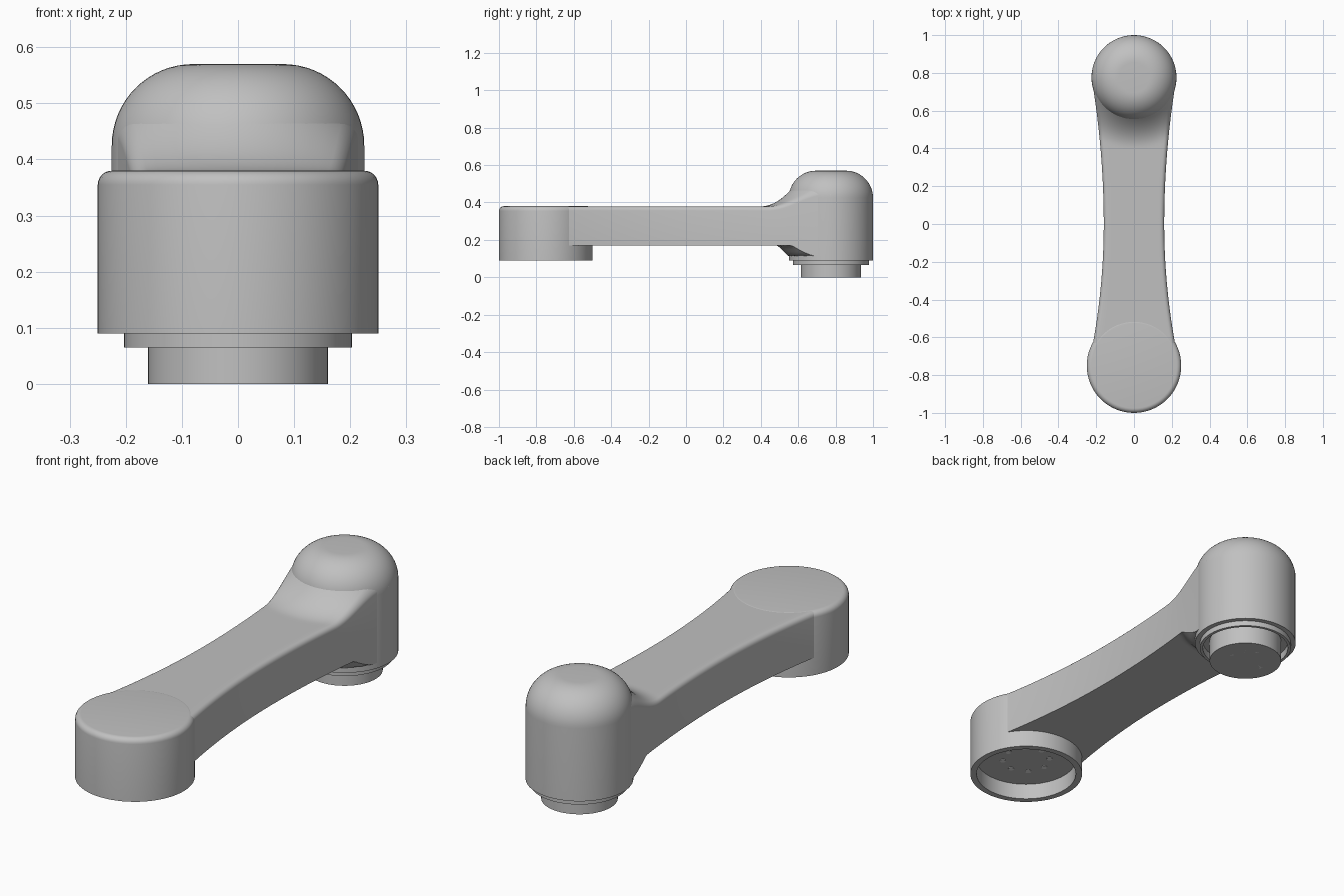
import bpy
import bmesh
from math import sin, cos, pi, hypot, radians

if "Cube" in bpy.data.objects:
    bpy.data.objects.remove(bpy.data.objects["Cube"], do_unlink=True)

REAR_Y, FRONT_Y = 0.775, -0.75
ARM_TOP, ARM_BOTTOM, EDGE = 0.379, 0.17, 0.022


def make_material(name, value):
    mat = bpy.data.materials.new(name)
    mat.use_nodes = True
    colour = (value, value, value, 1)
    mat.diffuse_color = colour
    mat.node_tree.nodes["Principled BSDF"].inputs["Base Color"].default_value = colour
    return mat


grey = make_material("mid_grey", 0.53)
pale = make_material("pale_grey", 0.85)


def finish(bm, name, mat):
    bmesh.ops.recalc_face_normals(bm, faces=bm.faces)
    mesh = bpy.data.meshes.new(name)
    bm.to_mesh(mesh)
    bm.free()
    mesh.materials.append(mat)
    obj = bpy.data.objects.new(name, mesh)
    bpy.context.collection.objects.link(obj)
    bpy.ops.object.select_all(action="DESELECT")
    obj.select_set(True)
    bpy.context.view_layer.objects.active = obj
    bpy.ops.object.shade_smooth_by_angle(angle=radians(35))
    return obj


def lathe(name, profile, y, mat):
    """Spin an (r, z) profile around a vertical axis at the given y."""
    bm = bmesh.new()
    verts = [bm.verts.new((r, y, z)) for r, z in profile]
    edges = [bm.edges.new(pair) for pair in zip(verts, verts[1:])]
    bmesh.ops.spin(bm, geom=verts + edges, cent=(0, y, 0), axis=(0, 0, 1),
                   angle=2 * pi, steps=64, use_merge=True)
    bmesh.ops.remove_doubles(bm, verts=bm.verts, dist=1e-5)
    return finish(bm, name, mat)


def arc(r, z, radius, steps):
    """Rounded shoulder, from the top round to the outer wall."""
    return [(r + radius * sin(i / steps * pi / 2), z + radius * cos(i / steps * pi / 2))
            for i in range(steps + 1)]


# Front hub: rounded rim on top, open socket underneath
lathe("front_socket",
      [(0, 0.38)] + arc(0.225, 0.355, 0.025, 6)
      + [(0.25, 0.09), (0.222, 0.09), (0.222, 0.165), (0, 0.165)], FRONT_Y, grey)

# Rear head: dome, thin collar, groove and plug
lathe("rear_head",
      [(0, 0.57)] + arc(0.08, 0.425, 0.145, 16)
      + [(0.225, 0.09), (0.203, 0.09), (0.203, 0.065), (0.19, 0.065),
         (0.19, 0.1), (0.16, 0.1), (0.16, 0), (0, 0)], REAR_Y, grey)


# Arm: waisted loft that flares up into the dome and down to the rear wall
def half_width(y):
    return 0.16 + (0.143 if y < 0 else 0.108) * y * y


def top_height(x, y):
    t = min(max(0.375 - hypot(x, y - REAR_Y), 0), 0.19)
    return ARM_TOP + 3.5 * t * t


def bottom_height(x, y):
    return ARM_BOTTOM - min(max(0.285 - hypot(x, y - REAR_Y), 0), 0.055)


def arm_section(y):
    w = half_width(y)
    rim = [(w - EDGE * (1 - cos(i * pi / 10)), EDGE * (1 - sin(i * pi / 10)))
           for i in range(6)]
    flat = [((w - EDGE) * (1 - i / 8), 0) for i in range(1, 16)]
    upper = rim + flat + [(-x, drop) for x, drop in reversed(rim)]
    top = [(x, y, top_height(x, y) - drop) for x, drop in upper]
    lower = [-w + 2 * w * i / 20 for i in range(21)]
    return top + [(x, y, bottom_height(x, y)) for x in lower]


bm = bmesh.new()
STATIONS = 100
rings = []
for i in range(STATIONS + 1):
    y = FRONT_Y + (REAR_Y - FRONT_Y) * i / STATIONS
    rings.append([bm.verts.new(p) for p in arm_section(y)])
for a, b in zip(rings, rings[1:]):
    for j in range(len(a)):
        k = (j + 1) % len(a)
        bm.faces.new((a[j], a[k], b[k], b[j]))
bm.faces.new(rings[0])
bm.faces.new(rings[-1])
finish(bm, "arm", grey)


# Rings of eight small contact dots under both ends
def dot_ring(name, y, z, ring_radius):
    bm = bmesh.new()
    for i in range(8):
        a = i * pi / 4
        made = bmesh.ops.create_cone(bm, cap_ends=True, segments=16, radius1=0.013,
                                     radius2=0.013, depth=0.004)
        bmesh.ops.translate(bm, verts=made["verts"],
                            vec=(ring_radius * cos(a), y + ring_radius * sin(a), z))
    finish(bm, name, pale)


dot_ring("socket_contacts", FRONT_Y, 0.164, 0.105)
dot_ring("plug_contacts", REAR_Y, 0.002, 0.085)
bpy.ops.object.select_all(action="DESELECT")
